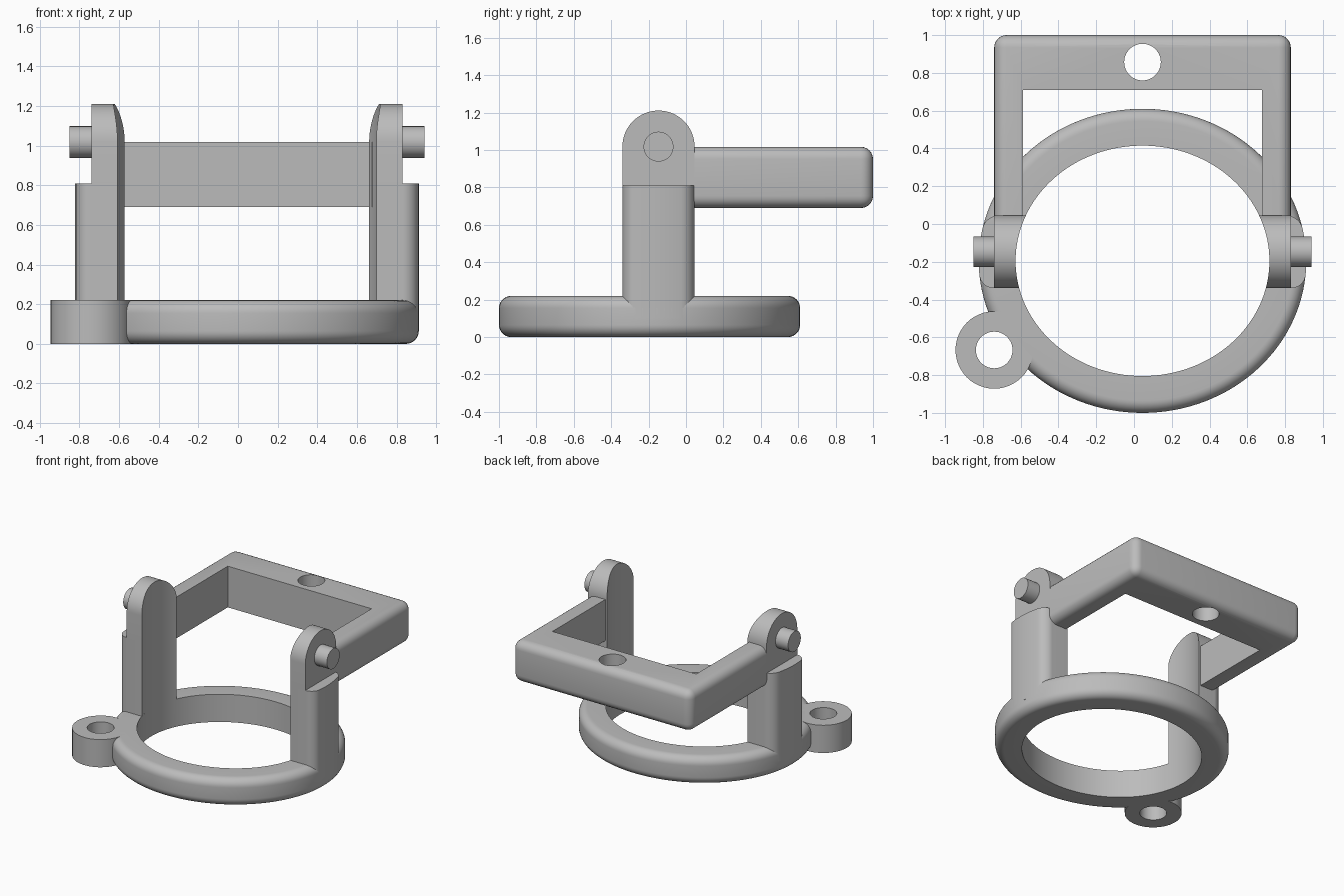
import bpy, bmesh, math
from mathutils import Matrix, Vector

if "Cube" in bpy.data.objects:
    bpy.data.objects.remove(bpy.data.objects["Cube"], do_unlink=True)

grey = bpy.data.materials.new("plain grey")
grey.use_nodes = True
COLOUR = (0.5, 0.5, 0.5, 1)
grey.diffuse_color = COLOUR
grey.node_tree.nodes["Principled BSDF"].inputs["Base Color"].default_value = COLOUR

CX, CY = 0.045, -0.195            # ring centre
OUT_A, OUT_B = 0.867, 0.805       # outer half axes
IN_A, IN_B = 0.672, 0.607         # inner half axes
RING_H = 0.22
PIVOT_Y, PIVOT_Z, LUG_R = -0.147, 1.018, 0.193
HOLE_R = 0.097
FILLET = 0.065


def finish(name, bm):
    bmesh.ops.recalc_face_normals(bm, faces=bm.faces)
    mesh = bpy.data.meshes.new(name)
    bm.to_mesh(mesh)
    bm.free()
    mesh.materials.append(grey)
    ob = bpy.data.objects.new(name, mesh)
    bpy.context.collection.objects.link(ob)
    return ob


def smooth(ob):
    bpy.ops.object.select_all(action="DESELECT")
    ob.select_set(True)
    bpy.context.view_layer.objects.active = ob
    bpy.ops.object.shade_smooth_by_angle(angle=math.radians(30))


def loft(name, sections, closed=False):
    """Skin a row of cross-section loops, capped unless closed."""
    bm = bmesh.new()
    loops = [[bm.verts.new(p) for p in s] for s in sections]
    pairs = list(zip(loops, loops[1:]))
    if closed:
        pairs.append((loops[-1], loops[0]))
    else:
        bm.faces.new(loops[0])
        bm.faces.new(loops[-1])
    for a, b in pairs:
        for i in range(len(a)):
            j = (i + 1) % len(a)
            bm.faces.new((a[i], a[j], b[j], b[i]))
    return finish(name, bm)


def cylinder(name, radius, depth, centre, axis="Z"):
    bm = bmesh.new()
    turn = Matrix.Rotation(math.pi / 2, 4, "Y") if axis == "X" else Matrix()
    bmesh.ops.create_cone(bm, cap_ends=True, segments=48, radius1=radius, radius2=radius,
                          depth=depth, matrix=Matrix.Translation(centre) @ turn)
    return finish(name, bm)


def cut(ob, cutter):
    mod = ob.modifiers.new("hole", "BOOLEAN")
    mod.operation, mod.solver, mod.object = "DIFFERENCE", "EXACT", cutter
    bpy.ops.object.select_all(action="DESELECT")
    bpy.context.view_layer.objects.active = ob
    ob.select_set(True)
    bpy.ops.object.modifier_apply(modifier=mod.name)


def half_width(a, b, y):
    return a * math.sqrt(1 - ((y - CY) / b) ** 2)


# Oval base ring with rounded outer edges
section = [(OUT_A - IN_A, 0), (OUT_A - IN_A, RING_H)]
for k in range(9):
    t = math.pi / 2 * k / 8
    section.append((FILLET * (1 - math.sin(t)), RING_H - FILLET * (1 - math.cos(t))))
for k in range(9):
    t = math.pi / 2 * k / 8
    section.append((FILLET * (1 - math.cos(t)), FILLET * (1 - math.sin(t))))
rings = []
for k in range(128):
    t = math.tau * k / 128
    rings.append([(CX + (OUT_A - d) * math.cos(t), CY + (OUT_B - d) * math.sin(t), z)
                  for d, z in section])
ring = loft("base_ring", rings, closed=True)

# Mounting ear and its through hole
ear_at = Vector((-0.74, -0.667, RING_H / 2))
ear = cylinder("mounting_ear", 0.205, RING_H, ear_at)
ear_cutter = cylinder("ear_hole_cutter", HOLE_R, 1, ear_at)
for ob in (ring, ear):
    cut(ob, ear_cutter)
    smooth(ob)

# Posts, rounded lugs and pivot pins on both sides
steps = [PIVOT_Y - LUG_R * math.cos(math.pi * k / 32) for k in range(33)]
for side, label in ((1, "left"), (-1, "right")):
    post, lug = [], []
    for y in steps:
        inner = CX + side * half_width(IN_A, IN_B, y)
        edge = min(FILLET, LUG_R - abs(y - PIVOT_Y))
        rounding = FILLET - math.sqrt(max(0, FILLET ** 2 - (FILLET - edge) ** 2))
        outer = CX + side * (half_width(OUT_A, OUT_B, y) - rounding)
        flat = CX + side * 0.785
        top = PIVOT_Z + math.sqrt(max(0, LUG_R ** 2 - (y - PIVOT_Y) ** 2))
        post.append([(inner, y, 0.1), (outer, y, 0.1), (outer, y, 0.81), (inner, y, 0.81)])
        lug.append([(inner, y, 0.81), (flat, y, 0.81), (flat, y, top), (inner, y, top)])
    smooth(loft(label + "_post", post))
    smooth(loft(label + "_lug", lug))
    smooth(cylinder(label + "_pivot_pin", 0.08, 0.2,
                    (CX + side * 0.795, PIVOT_Y, PIVOT_Z), "X"))

# U-shaped swing frame with rounded outer edges
W, INNER, START, BACK, CROSS = 0.785, 0.632, 0.01, 1.0, 0.71
outline = [(-W, START), (-W, BACK), (W, BACK), (W, START),
           (INNER, START), (INNER, CROSS), (-INNER, CROSS), (-INNER, START)]
bm = bmesh.new()
base = bm.faces.new([bm.verts.new((CX + x, y, 0.69)) for x, y in outline])
grown = bmesh.ops.extrude_face_region(bm, geom=[base])
bmesh.ops.translate(bm, vec=(0, 0, 0.327),
                    verts=[v for v in grown["geom"] if isinstance(v, bmesh.types.BMVert)])
bmesh.ops.recalc_face_normals(bm, faces=bm.faces)


def on_outside(edge):
    a, b = (v.co for v in edge.verts)
    on_back = min(a.y, b.y) > BACK - 0.01
    on_side = min(abs(a.x - CX), abs(b.x - CX)) > W - 0.01 and max(a.y, b.y) > BACK - 0.01
    return on_back or on_side


bmesh.ops.bevel(bm, geom=[e for e in bm.edges if on_outside(e)], offset=FILLET,
                segments=6, profile=0.5, affect="EDGES")
frame = finish("swing_frame", bm)
frame_cutter = cylinder("frame_hole_cutter", HOLE_R, 1, (CX, 0.857, 0.85))
cut(frame, frame_cutter)
smooth(frame)

for helper in (ear_cutter, frame_cutter):
    bpy.data.objects.remove(helper, do_unlink=True)
